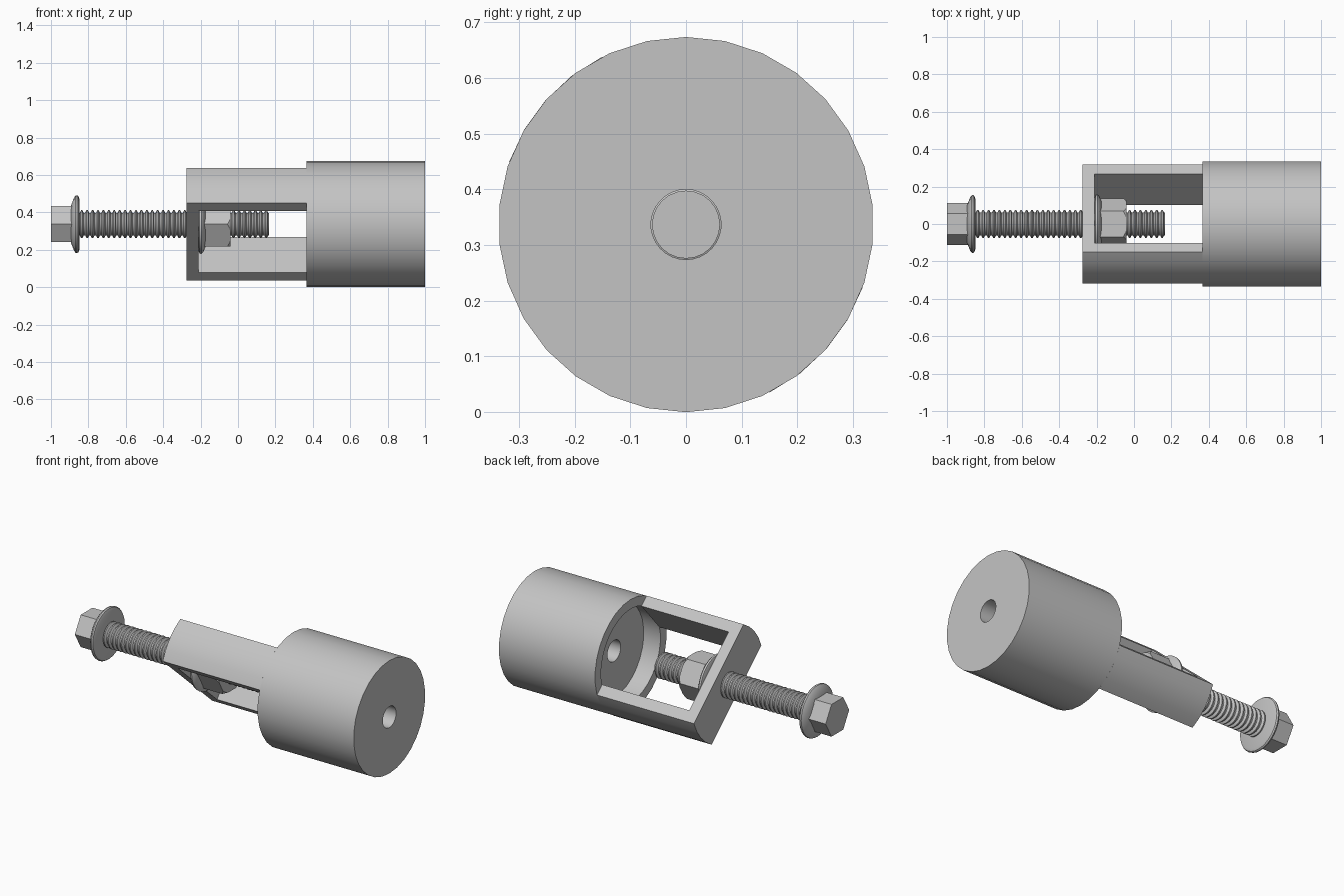
import bpy, bmesh, math

if "Cube" in bpy.data.objects:
    bpy.data.objects.remove(bpy.data.objects["Cube"])

AXIS_Z = 0.337           # height of the common axis, which runs along x
R = 0.337                # body radius
TILT = math.radians(41.5)

steel = bpy.data.materials.new("grey steel")
steel.diffuse_color = (0.55, 0.55, 0.55, 1)
steel.use_nodes = True
steel.node_tree.nodes["Principled BSDF"].inputs["Base Color"].default_value = steel.diffuse_color


def finish(name, bm, smooth=True):
    bmesh.ops.recalc_face_normals(bm, faces=bm.faces)
    mesh = bpy.data.meshes.new(name)
    bm.to_mesh(mesh)
    bm.free()
    mesh.materials.append(steel)
    ob = bpy.data.objects.new(name, mesh)
    bpy.context.collection.objects.link(ob)
    if smooth:
        smooth_object(ob)
    return ob


def smooth_object(ob):
    bpy.ops.object.select_all(action='DESELECT')
    ob.select_set(True)
    bpy.context.view_layer.objects.active = ob
    bpy.ops.object.shade_smooth_by_angle(angle=math.radians(30))


def lathe(name, profile, sides, closed=False):
    """Turn (x, radius) points around the axis; open profiles get end caps."""
    bm = bmesh.new()
    rings = []
    for x, r in profile:
        angles = [2 * math.pi * i / sides for i in range(sides)]
        rings.append([bm.verts.new((x, r * math.sin(a), AXIS_Z + r * math.cos(a)))
                      for a in angles])
    pairs = list(zip(rings, rings[1:]))
    if closed:
        pairs.append((rings[-1], rings[0]))
    else:
        bm.faces.new(rings[0])
        bm.faces.new(rings[-1])
    for a, b in pairs:
        for i in range(sides):
            j = (i + 1) % sides
            bm.faces.new((a[i], a[j], b[j], b[i]))
    return finish(name, bm)


def prism(name, outline, x0, x1, smooth=True):
    """Extrude a (length, thickness) outline along x, tilted about the axis."""
    c, s = math.cos(TILT), math.sin(TILT)
    bm = bmesh.new()
    ends = [[bm.verts.new((x, -c * u + s * v, AXIS_Z + s * u + c * v))
             for u, v in outline] for x in (x0, x1)]
    bm.faces.new(ends[0])
    bm.faces.new(ends[1])
    n = len(outline)
    for i in range(n):
        j = (i + 1) % n
        bm.faces.new((ends[0][i], ends[0][j], ends[1][j], ends[1][i]))
    return finish(name, bm, smooth)


def hexagon(name, x0, x1, radius, chamfer_start, chamfer_end):
    """Hex prism with rounded-off corners, made by meeting a turned blank."""
    ob = lathe(name, [(x0, radius), (x1, radius)], 6)
    ob.rotation_euler = (0, 0, 0)
    # corners point along +-y
    for v in ob.data.vertices:
        y, z = v.co.y, v.co.z - AXIS_Z
        v.co.y, v.co.z = z, AXIS_Z + y
    ob.data.flip_normals()
    flat = radius * 0.9
    blank = lathe("blank", [(x0, flat if chamfer_start else radius * 1.1),
                            (x0 + 0.02, radius * 1.02),
                            (x1 - 0.02, radius * 1.02),
                            (x1, flat if chamfer_end else radius * 1.1)], 36)
    cut(ob, blank, 'INTERSECT')
    return ob


def cut(ob, tool, operation):
    mod = ob.modifiers.new("cut", 'BOOLEAN')
    mod.operation = operation
    mod.solver = 'EXACT'
    mod.object = tool
    bpy.context.view_layer.objects.active = ob
    bpy.ops.object.modifier_apply(modifier=mod.name)
    bpy.data.objects.remove(tool)
    smooth_object(ob)


# Cup body: shallow recess facing the yoke and a small hole through the end
lathe("cup_body", [(0.365, 0.28), (0.365, R), (1.0, R), (1.0, 0.063),
                   (0.475, 0.063), (0.475, 0.28)], 30, closed=True)

# Yoke: slab with rounded ends and a rectangular window
half_t = 0.126
half_angle = math.asin(half_t / R)
arc = [half_angle * (k / 2 - 1) for k in range(5)]
outline = [(R * math.cos(a), R * math.sin(a)) for a in arc]
outline += [(-u, -v) for u, v in outline]
yoke = prism("yoke", outline, -0.275, 0.365)
w = 0.247
window = prism("window_cutter", [(-w, -0.3), (w, -0.3), (w, 0.3), (-w, 0.3)],
               -0.21, 0.5, smooth=False)
cut(yoke, window, 'DIFFERENCE')

# Threaded shaft: repeated ridges
pitch, root, crest = 0.029, 0.061, 0.075
thread = [(-0.86, root)]
for k in range(35):
    x = -0.85 + k * pitch
    thread += [(x + 0.004, root), (x + 0.011, crest),
               (x + 0.018, crest), (x + 0.025, root)]
thread.append((0.167, root))
lathe("threaded_shaft", thread, 24)

# Bolt head and its washer flange
hexagon("bolt_head", -1.0, -0.875, 0.111, False, False)
lathe("head_flange", [(-0.893, 0.10), (-0.876, 0.143), (-0.868, 0.153),
                      (-0.860, 0.155), (-0.853, 0.150), (-0.848, 0.135)], 32)

# Flanged nut against the inside of the yoke
hexagon("nut", -0.195, -0.04, 0.137, False, True)
lathe("nut_flange", [(-0.21, 0.145), (-0.205, 0.157), (-0.195, 0.159),
                     (-0.186, 0.150), (-0.175, 0.125)], 32)
